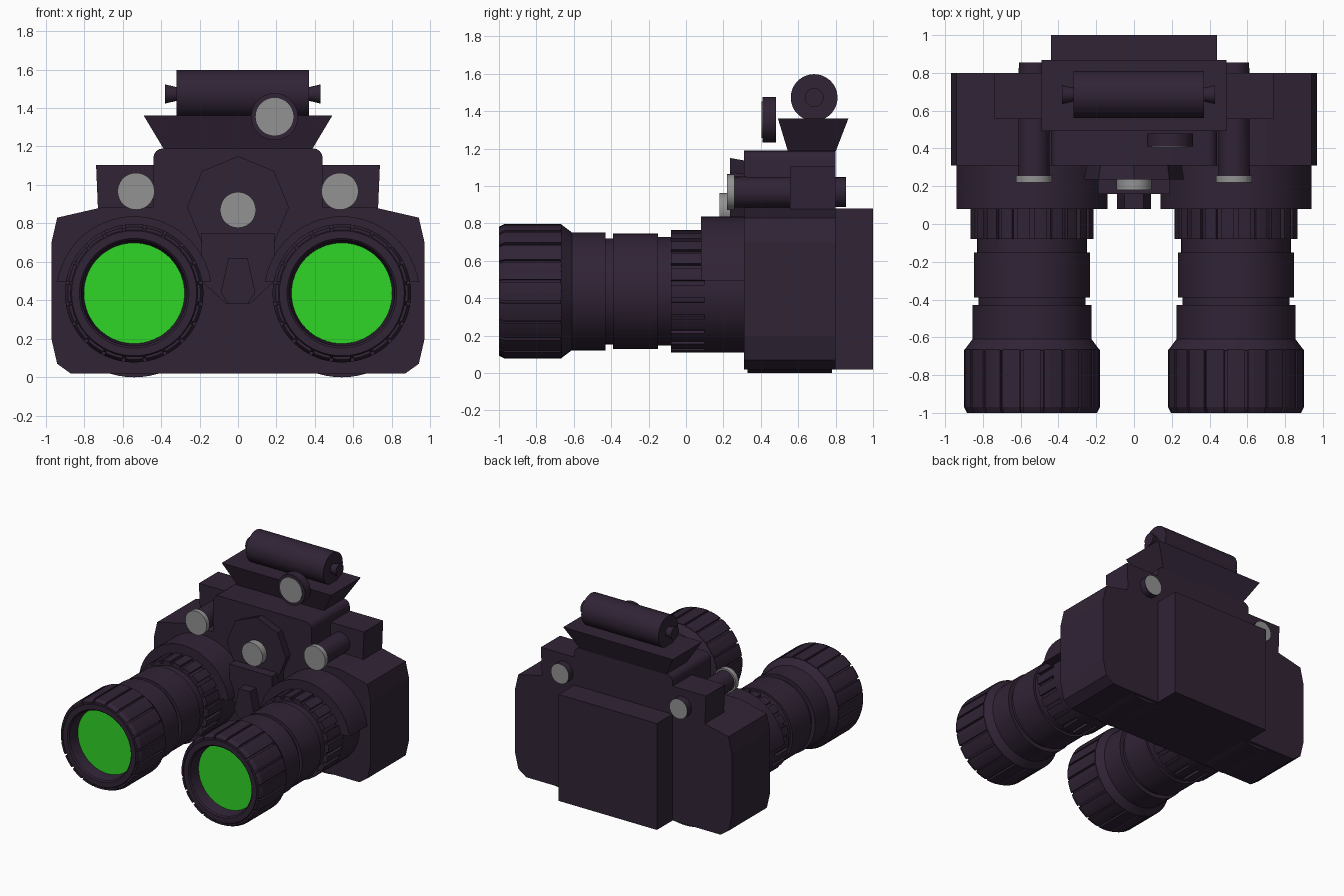
import bpy, bmesh, math
from mathutils import Matrix

cube = bpy.data.objects.get("Cube")
if cube:
    bpy.data.objects.remove(cube, do_unlink=True)


def make_material(name, rgb):
    m = bpy.data.materials.new(name)
    m.use_nodes = True
    m.diffuse_color = (*rgb, 1)
    m.node_tree.nodes["Principled BSDF"].inputs["Base Color"].default_value = (*rgb, 1)
    return m


DARK = make_material("dark plum plastic", (0.030, 0.017, 0.036))
GREY = make_material("grey metal", (0.29, 0.29, 0.29))
GREEN = make_material("green lens", (0.03, 0.66, 0.02))


def finish(bm, name, mats=(DARK,), smooth=False):
    bmesh.ops.recalc_face_normals(bm, faces=bm.faces)
    me = bpy.data.meshes.new(name)
    bm.to_mesh(me)
    bm.free()
    for m in mats:
        me.materials.append(m)
    ob = bpy.data.objects.new(name, me)
    bpy.context.collection.objects.link(ob)
    if smooth:
        bpy.ops.object.select_all(action='DESELECT')
        ob.select_set(True)
        bpy.context.view_layer.objects.active = ob
        bpy.ops.object.shade_smooth_by_angle(angle=math.radians(30))
    return ob


def loft(bm, loops):
    """Skin closed loops of points and cap both ends."""
    rings = [[bm.verts.new(p) for p in loop] for loop in loops]
    n = len(rings[0])
    for a, b in zip(rings, rings[1:]):
        for i in range(n):
            j = (i + 1) % n
            bm.faces.new((a[i], a[j], b[j], b[i]))
    return [bm.faces.new(rings[0]), bm.faces.new(rings[-1])]


def prism(name, outline, y0, y1, smooth=False):
    """Extrude an x-z outline along y."""
    bm = bmesh.new()
    loft(bm, [[(x, y, z) for x, z in outline] for y in (y0, y1)])
    return finish(bm, name, smooth=smooth)


def box(name, x0, x1, y0, y1, z0, z1):
    return prism(name, [(x0, z0), (x1, z0), (x1, z1), (x0, z1)], y0, y1)


def lathe(name, profile, x, z, mats=(DARK,), caps=(0, 0), seg=48):
    """Revolve (y, radius) pairs about the y direction."""
    bm = bmesh.new()
    ang = [2 * math.pi * i / seg for i in range(seg)]
    ends = loft(bm, [[(x + r * math.cos(a), y, z + r * math.sin(a)) for a in ang]
                     for y, r in profile])
    for face, index in zip(ends, caps):
        face.material_index = index
    return finish(bm, name, mats, True)


def mirrored(points):
    return points + [(-x, z) for x, z in reversed(points)]


def ribs(name, x, z, y0, y1, r_in, r_out, count, fill=0.8, tip=0.0):
    """Raised grip bars around a barrel, with an optional front chamfer."""
    bm = bmesh.new()
    step = 2 * math.pi / count
    for k in range(count):
        a = [step * (k + fill * (t / 3 - 0.5)) for t in range(4)]
        loops = []
        for y, r in ((y0, r_out - tip), (y0 + 0.03, r_out), (y1, r_out)):
            pts = [(r, t) for t in a] + [(r_in, t) for t in reversed(a)]
            loops.append([(x + q * math.cos(t), y, z + q * math.sin(t)) for q, t in pts])
        loft(bm, loops)
    finish(bm, name)


# Main housing
prism("main_housing", mirrored([(0.87, 0.02), (0.94, 0.07), (0.97, 0.20), (0.97, 0.70),
                                (0.94, 0.83), (0.70, 0.885)]), 0.31, 0.80)
box("rear_battery_box", -0.44, 0.44, 0.79, 1.0, 0.02, 0.88)
corner = [(0.39 + 0.05 * math.cos(t * math.pi / 8), 1.14 + 0.05 * math.sin(t * math.pi / 8))
          for t in range(5)]
prism("upper_housing", mirrored([(0.44, 0.5)] + corner), 0.31, 0.80, True)

# Front bridge between the barrels
prism("bridge_wedge", mirrored([(0.06, 0.38), (0.19, 0.50), (0.19, 0.75)]), 0.16, 0.32)
prism("bridge_nose", mirrored([(0.05, 0.38), (0.09, 0.44), (0.05, 0.62)]), 0.08, 0.20)
bm = bmesh.new()
octagon = [math.pi / 4 * i for i in range(8)]
loft(bm, [[(r * math.cos(a), y, 0.885 + r * math.sin(a)) for a in octagon]
          for y, r in ((0.235, 0.265), (0.32, 0.25))])
finish(bm, "octagon_plate")
lathe("centre_knob", [(0.18, 0.093), (0.24, 0.093)], 0, 0.87, (GREY,))

# Barrels, side posts and side blocks
Z = 0.437
for side, s in (("left", 1), ("right", -1)):
    x = 0.54 * s
    lathe(side + "_barrel", [
        (-0.89, 0.262), (-0.99, 0.275), (-1.0, 0.285), (-1.0, 0.325), (-0.97, 0.343),
        (-0.67, 0.343), (-0.67, 0.36), (-0.61, 0.315), (-0.43, 0.315), (-0.43, 0.283),
        (-0.39, 0.283), (-0.39, 0.308), (-0.15, 0.308), (-0.15, 0.29), (-0.08, 0.29),
        (-0.08, 0.305), (0.10, 0.305), (0.10, 0.328), (0.32, 0.328)], x, Z, seg=64)
    lathe(side + "_lens", [(-0.90, 0.262), (-0.892, 0.262)], x, Z, (GREEN,), seg=64)
    ribs(side + "_focus_grip", x, Z, -1.0, -0.665, 0.33, 0.36, 20, 0.86, 0.015)
    ribs(side + "_rear_grip", x, Z, -0.08, 0.105, 0.29, 0.327, 22, 0.7)
    lathe(side + "_inner_seat", [(0.33, 0.425), (0.78, 0.425)], x, 0.425, seg=64)

    # Half-round shroud over the barrel root
    arc = [math.radians(9 + 162 * i / 28) for i in range(29)]
    prism(side + "_shroud", [(x + 0.405 * math.cos(a), Z - 0.005 + 0.405 * math.sin(a))
                             for a in arc], 0.08, 0.32, True)

    p = 0.53 * s
    lathe(side + "_post", [(0.25, 0.083), (0.855, 0.080)], p, 0.967, (DARK, GREY), (0, 1))
    lathe(side + "_post_cap", [(0.22, 0.096), (0.258, 0.096)], p, 0.967, (GREY,))
    prism(side + "_block", [(0.42 * s, 0.80), (0.725 * s, 0.80), (0.738 * s, 1.105),
                            (0.42 * s, 1.105)], 0.555, 0.80)

# Flared tray on top
bm = bmesh.new()
loft(bm, [[(-w, y0, z), (w, y0, z), (w, y1, z), (-w, y1, z)]
          for w, y0, y1, z in ((0.385, 0.545, 0.80, 1.185), (0.49, 0.492, 0.868, 1.36))])
finish(bm, "top_tray")

# Cross tube with flared end knobs, turned to lie along x
tube = lathe("top_tube", [(-0.38, 0.05), (-0.32, 0.036), (-0.32, 0.125), (0.37, 0.125),
                          (0.37, 0.036), (0.43, 0.05)], 0, 0)
tube.data.transform(Matrix.Translation((0, 0.685, 1.473)) @ Matrix.Rotation(-math.pi / 2, 4, 'Z'))

# Small front dial
lathe("front_dial", [(0.41, 0.122), (0.48, 0.122)], 0.19, 1.355)
lathe("front_dial_face", [(0.405, 0.098), (0.412, 0.098)], 0.19, 1.355, (GREY,))
